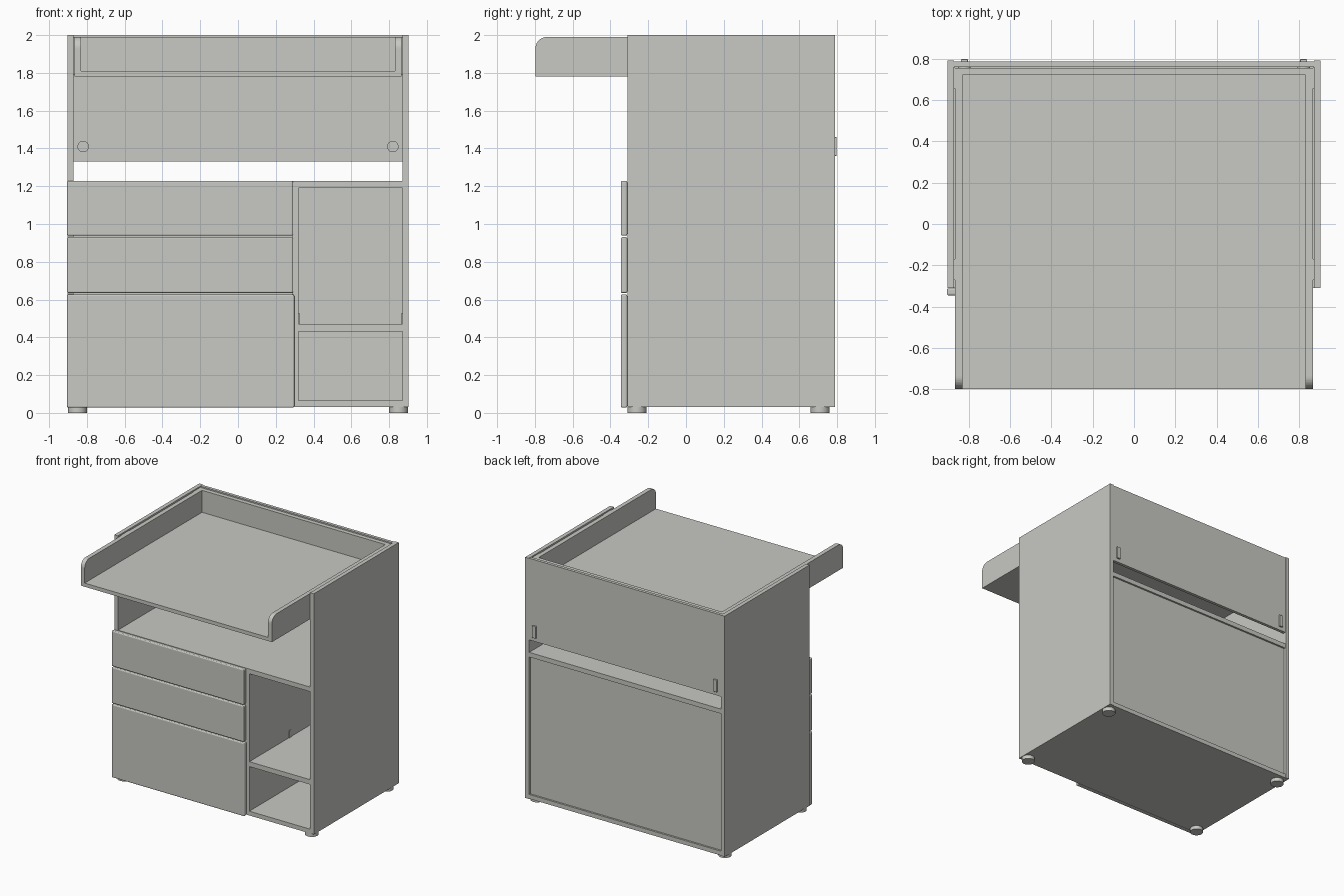
import bpy, bmesh, math

if "Cube" in bpy.data.objects:
    bpy.data.objects.remove(bpy.data.objects["Cube"])

mat = bpy.data.materials.new("warm light grey")
mat.diffuse_color = (0.58, 0.58, 0.55, 1)
mat.use_nodes = True
mat.node_tree.nodes["Principled BSDF"].inputs["Base Color"].default_value = mat.diffuse_color


def finish(bm, name):
    bmesh.ops.recalc_face_normals(bm, faces=bm.faces)
    me = bpy.data.meshes.new(name)
    bm.to_mesh(me)
    bm.free()
    me.materials.append(mat)
    ob = bpy.data.objects.new(name, me)
    bpy.context.collection.objects.link(ob)
    return ob


def box(name, x0, x1, y0, y1, z0, z1, bevel=0):
    bm = bmesh.new()
    bmesh.ops.create_cube(bm, size=1)
    for v in bm.verts:
        v.co = ((x0 + x1) / 2 + v.co.x * (x1 - x0),
                (y0 + y1) / 2 + v.co.y * (y1 - y0),
                (z0 + z1) / 2 + v.co.z * (z1 - z0))
    ob = finish(bm, name)
    if bevel:
        m = ob.modifiers.new("soft_edges", 'BEVEL')
        m.width, m.segments = bevel, 3
    return ob


def cylinder(name, x, y, z, r, depth, along_y=False):
    bm = bmesh.new()
    bmesh.ops.create_cone(bm, cap_ends=True, segments=32, radius1=r, radius2=r, depth=depth)
    for v in bm.verts:
        a, b, c = v.co
        v.co = (x + a, y + c, z + b) if along_y else (x + a, y + b, z + c)
    ob = finish(bm, name)
    for p in ob.data.polygons:
        p.use_smooth = len(p.vertices) == 4
    for e in ob.data.edges:
        va, vb = (ob.data.vertices[i].co for i in e.vertices)
        axis = 1 if along_y else 2
        e.use_edge_sharp = abs(va[axis] - vb[axis]) < 1e-5
    return ob


def sided(s, a, b):
    return sorted((s * a, s * b))


# Carcass
for s, side in ((-1, "left"), (1, "right")):
    box(side + "_side_panel", *sided(s, 0.87, 0.903), -0.31, 0.79, 0.03, 2.0)
box("bottom_panel", -0.87, 0.87, -0.31, 0.785, 0.03, 0.065)
box("worktop", -0.87, 0.87, -0.31, 0.785, 1.19, 1.228)
box("divider", 0.285, 0.32, -0.31, 0.755, 0.065, 1.19)
box("compartment_shelf", 0.32, 0.87, -0.31, 0.755, 0.43, 0.47)
box("lower_back_panel", -0.87, 0.87, 0.755, 0.77, 0.065, 1.19)
box("upper_back_panel", -0.87, 0.87, 0.76, 0.785, 1.33, 1.998)

# Small stops in the open compartment
for x in (0.32, 0.865):
    box("shelf_stop", x, x + 0.005, 0.2, 0.225, 0.47, 0.53)

# Drawer fronts
for name, x1, z0, z1 in (("bottom", 0.298, 0.028, 0.627),
                         ("middle", 0.292, 0.635, 0.93),
                         ("top", 0.292, 0.938, 1.228)):
    box(name + "_drawer_front", -0.905, x1, -0.345, -0.311, z0, z1, 0.008)

# Changing tray
box("tray_base", -0.865, 0.865, -0.797, 0.755, 1.78, 1.81)
box("tray_back_wall", -0.83, 0.83, 0.72, 0.755, 1.81, 1.99)
r = 0.06
profile = [(0.755, 1.81), (0.755, 1.99)]
profile += [(-0.797 + r - r * math.sin(a), 1.99 - r + r * math.cos(a))
            for a in (math.pi / 2 * i / 10 for i in range(11))]
profile.append((-0.797, 1.81))
for s, side in ((-1, "left"), (1, "right")):
    bm = bmesh.new()
    face = bm.faces.new([bm.verts.new((s * 0.83, y, z)) for y, z in profile])
    ext = bmesh.ops.extrude_face_region(bm, geom=[face])["geom"]
    bmesh.ops.translate(bm, vec=(s * 0.035, 0, 0),
                        verts=[g for g in ext if isinstance(g, bmesh.types.BMVert)])
    finish(bm, side + "_tray_wall")

    # Spacer pads between tray and cabinet
    box(side + "_front_pad", *sided(s, 0.865, 0.871), -0.27, -0.17, 1.79, 1.99)
    box(side + "_back_pad", *sided(s, 0.865, 0.871), 0.655, 0.76, 1.79, 1.99)

    # Round knobs inside and grip plates on the back
    cylinder(side + "_round_knob", s * 0.82, 0.753, 1.41, 0.03, 0.016, True)
    box(side + "_grip_plate", *sided(s, 0.803, 0.837), 0.784, 0.797, 1.36, 1.46, 0.003)

    # Feet
    for y in (-0.26, 0.71):
        cylinder(side + "_foot", s * 0.85, y, 0.016, 0.05, 0.032)
